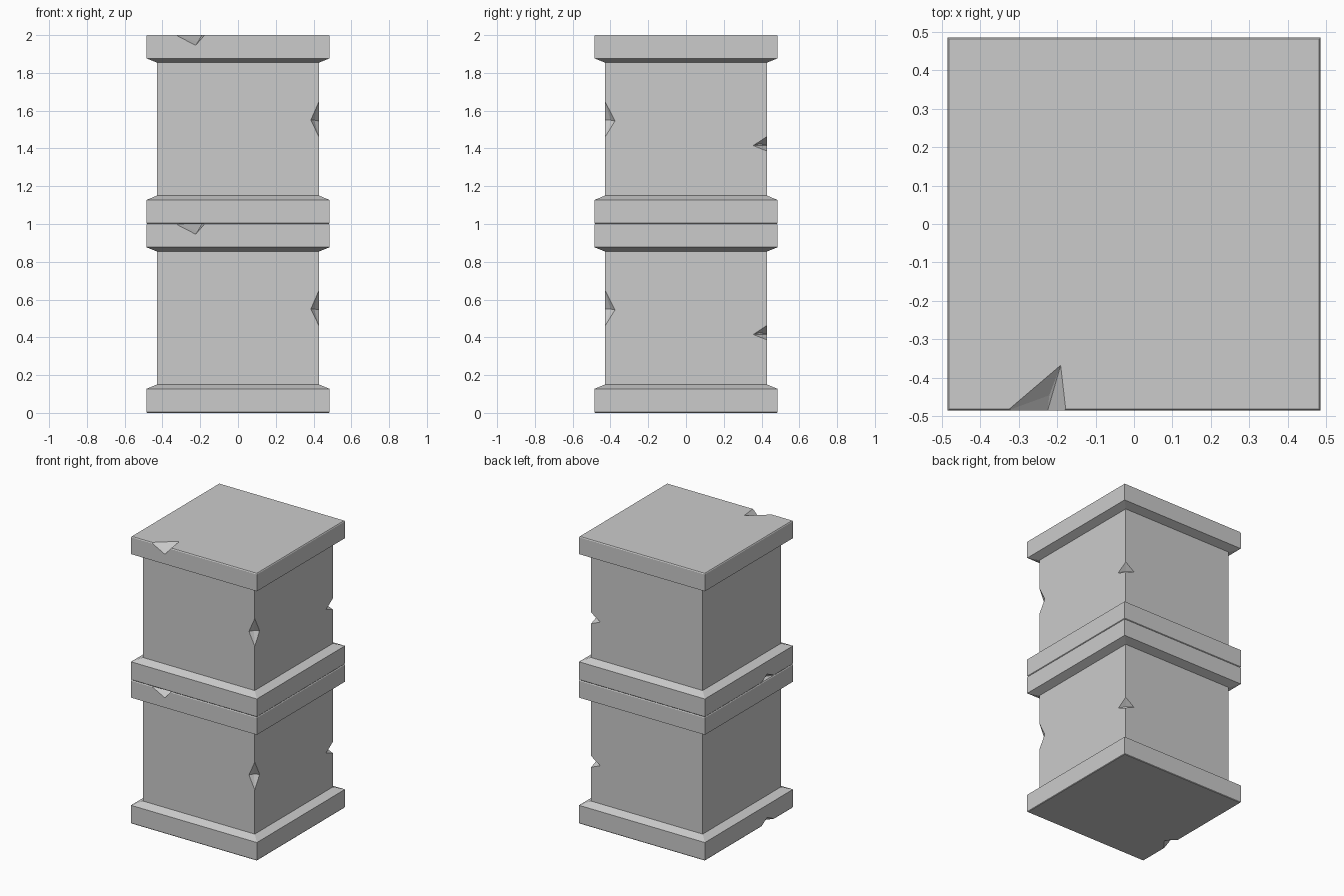
import bpy, bmesh

if "Cube" in bpy.data.objects:
    bpy.data.objects.remove(bpy.data.objects["Cube"])


def mesh_object(name, bm):
    bmesh.ops.recalc_face_normals(bm, faces=bm.faces)
    mesh = bpy.data.meshes.new(name)
    bm.to_mesh(mesh)
    bm.free()
    obj = bpy.data.objects.new(name, mesh)
    bpy.context.collection.objects.link(obj)
    return obj


def square_loft(name, profile):
    """Stack square rings given as (half width, height)."""
    bm = bmesh.new()
    rings = [[bm.verts.new((sx * w, sy * w, z))
              for sx, sy in ((-1, -1), (1, -1), (1, 1), (-1, 1))]
             for w, z in profile]
    for low, high in zip(rings, rings[1:]):
        for i in range(4):
            j = (i + 1) % 4
            bm.faces.new((low[i], low[j], high[j], high[i]))
    bm.faces.new(rings[0])
    bm.faces.new(rings[-1])
    return mesh_object(name, bm)


def chip(target, name, points):
    """Cut a faceted chip: convex hull of a few points."""
    bm = bmesh.new()
    for p in points:
        bm.verts.new(p)
    res = bmesh.ops.convex_hull(bm, input=bm.verts)
    loose = [v for v in res["geom_interior"] if isinstance(v, bmesh.types.BMVert)]
    bmesh.ops.delete(bm, geom=loose, context='VERTS')
    cutter = mesh_object(name, bm)
    cutter.hide_render = True
    mod = target.modifiers.new(name, 'BOOLEAN')
    mod.operation = 'DIFFERENCE'
    mod.solver = 'EXACT'
    mod.object = cutter
    bpy.context.view_layer.objects.active = target
    bpy.ops.object.modifier_apply(modifier=name)
    bpy.data.objects.remove(cutter)


# Pillar block: base moulding, shaft and cap moulding
block = square_loft("lower_block", [
    (0.482, 0.0), (0.485, 0.004), (0.485, 0.127), (0.43, 0.15),
    (0.43, 0.855), (0.485, 0.877), (0.485, 0.994), (0.481, 1.0)])

# Chip in the front top edge
chip(block, "cap_chip", [
    (-0.335, -0.487, 1.002), (-0.175, -0.487, 1.002), (-0.19, -0.365, 1.001),
    (-0.225, -0.487, 0.945), (-0.22, -0.445, 0.965), (-0.22, -0.55, 1.06)])

# Chip in the left bottom edge
chip(block, "base_chip", [
    (-0.487, -0.29, -0.002), (-0.487, -0.13, -0.002), (-0.42, -0.2, -0.001),
    (-0.487, -0.2, 0.04), (-0.45, -0.2, 0.025), (-0.55, -0.2, -0.06)])

# Chip in the front right shaft corner
chip(block, "front_corner_chip", [
    (0.431, -0.431, 0.655), (0.431, -0.431, 0.455), (0.385, -0.431, 0.55),
    (0.431, -0.375, 0.545), (0.403, -0.400, 0.55), (0.5, -0.5, 0.55)])

# Chip in the back right shaft corner
chip(block, "back_corner_chip", [
    (0.431, 0.431, 0.465), (0.431, 0.431, 0.385), (0.36, 0.431, 0.415),
    (0.431, 0.355, 0.415), (0.395, 0.39, 0.425), (0.5, 0.5, 0.425)])

# Identical block stacked on top
upper = bpy.data.objects.new("upper_block", block.data)
upper.location.z = 1.0
bpy.context.collection.objects.link(upper)
